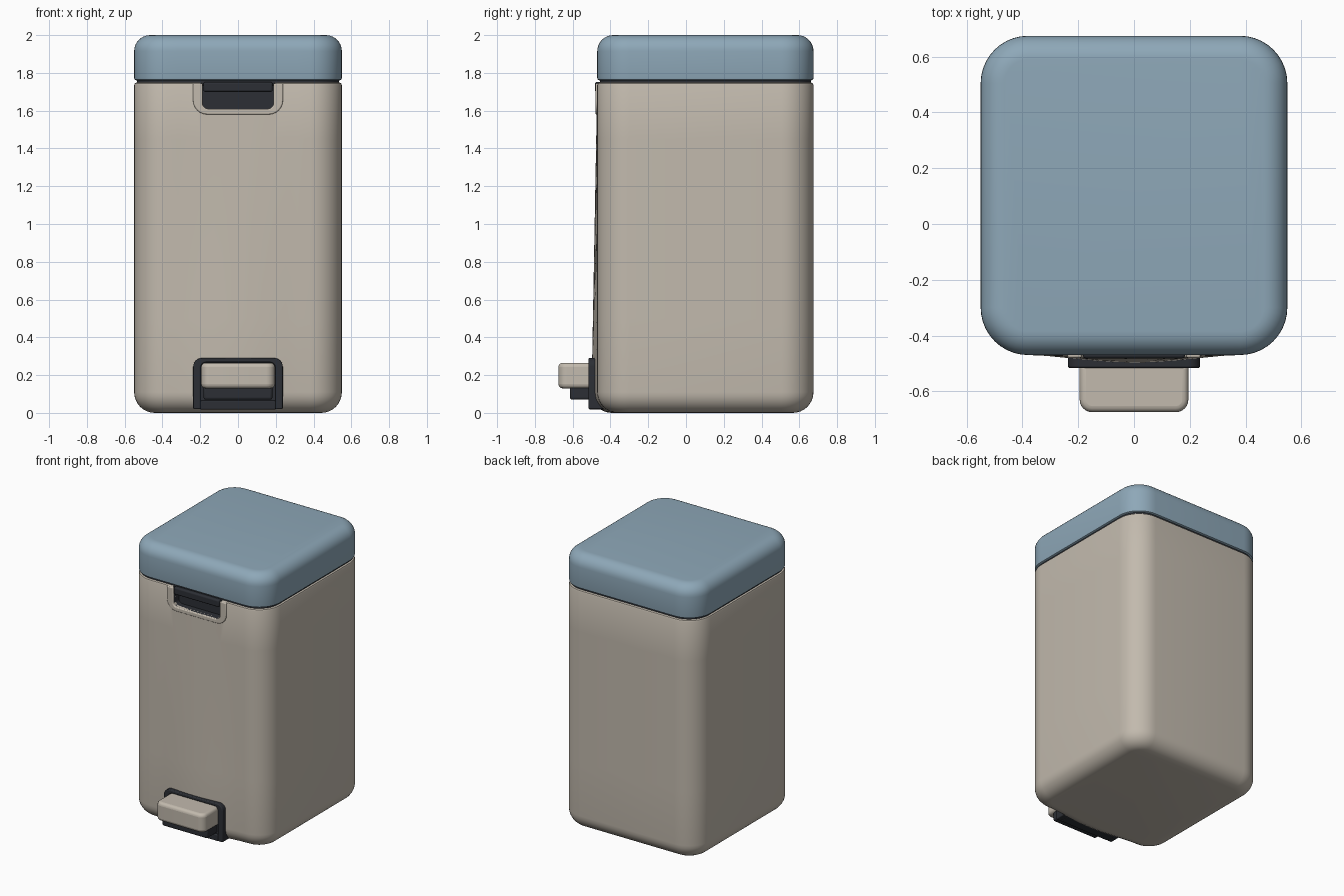
import bpy, bmesh, math

if "Cube" in bpy.data.objects:
    bpy.data.objects.remove(bpy.data.objects["Cube"])


def material(name, color):
    m = bpy.data.materials.new(name)
    m.diffuse_color = (*color, 1)
    m.use_nodes = True
    m.node_tree.nodes["Principled BSDF"].inputs["Base Color"].default_value = m.diffuse_color
    return m


CREAM = material("cream", (0.54, 0.49, 0.42))
BLUE = material("blue", (0.27, 0.39, 0.48))
DARK = material("dark", (0.025, 0.028, 0.035))


def finish(name, bm, mat, bevel=0, segments=3):
    bmesh.ops.recalc_face_normals(bm, faces=bm.faces)
    me = bpy.data.meshes.new(name)
    bm.to_mesh(me)
    bm.free()
    ob = bpy.data.objects.new(name, me)
    bpy.context.collection.objects.link(ob)
    me.materials.append(mat)
    if bevel:
        mod = ob.modifiers.new("bevel", 'BEVEL')
        mod.width, mod.segments = bevel, segments
        mod.limit_method, mod.angle_limit = 'ANGLE', math.radians(40)
    return ob


def smooth(ob):
    bpy.ops.object.select_all(action='DESELECT')
    ob.select_set(True)
    bpy.context.view_layer.objects.active = ob
    bpy.ops.object.shade_smooth_by_angle(angle=math.radians(35))


def ring(z, inset, bow):
    """Rounded rectangle whose front side bows outward."""
    r, n, pts = 0.17 - inset, 10, []
    cx, y0, y1 = 0.38, -0.30, 0.505
    for x, y, a in ((-cx, y0, 180), (cx, y0, 270), (cx, y1, 0), (-cx, y1, 90)):
        for i in range(n + 1):
            t = math.radians(a + 90 * i / n)
            pts.append((x + r * math.cos(t), y + r * math.sin(t), z))
        if a == 180:
            for i in range(1, 12):
                u = -1 + i / 6
                pts.append((cx * u, y0 - r - bow * (1 - u * u) ** 2, z))
    return pts


def loft(name, profile, mat):
    bm = bmesh.new()
    rings = [[bm.verts.new(p) for p in ring(*row)] for row in profile]
    for a, b in zip(rings, rings[1:]):
        for i in range(len(a)):
            j = (i + 1) % len(a)
            bm.faces.new((a[i], a[j], b[j], b[i]))
    bm.faces.new(rings[0])
    bm.faces.new(rings[-1])
    return finish(name, bm, mat)


def outline(w, z0, z1, r, end):
    """Open U outline in x,z: rounded at z0, straight at z1 (either may be higher)."""
    s = 1 if z1 > z0 else -1
    pts = [(-w, z1 + end)]
    for i in range(7):
        t = math.pi / 2 * i / 6
        pts.append((-w + r - r * math.cos(t), z0 + s * (r - r * math.sin(t))))
    return pts + [(-x, z) for x, z in reversed(pts)]


def plate(name, pts, y0, y1, mat, bevel=0):
    bm = bmesh.new()
    f = bm.faces.new([bm.verts.new((x, y0, z)) for x, z in pts])
    ext = bmesh.ops.extrude_face_region(bm, geom=[f], use_keep_orig=True)
    for v in ext['geom']:
        if isinstance(v, bmesh.types.BMVert):
            v.co.y = y1
    return finish(name, bm, mat, bevel)


def box(name, x, y0, y1, z0, z1, mat, bevel, segments=3):
    bm = bmesh.new()
    bmesh.ops.create_cube(bm, size=1)
    for v in bm.verts:
        v.co = (2 * x * v.co.x, (y0 + y1) / 2 + (y1 - y0) * v.co.y,
                (z0 + z1) / 2 + (z1 - z0) * v.co.z)
    return finish(name, bm, mat, bevel, segments)


# Bin body: rounded floor edge, front bowed more toward the bottom
def bow(z):
    return 0.032 * (1 - z / 1.75)


steps = [math.pi / 2 * i / 8 for i in range(9)]
profile = [(0.11 - 0.11 * math.cos(t), 0.11 - 0.11 * math.sin(t)) for t in reversed(steps)]
profile = [(0.11 * (1 - math.cos(t)), 0.11 * (1 - math.sin(t))) for t in steps]
rows = [(z, i, bow(z)) for z, i in profile]
rows += [(z, 0, bow(z)) for z in (0.5, 1.0, 1.45, 1.735)]
rows += [(1.745, 0.004, 0), (1.75, 0.014, 0)]
body = loft("bin_body", rows, CREAM)

# Latch pocket cut into the body
cutter = plate("pocket_cutter", outline(0.195, 1.605, 1.80, 0.03, 0), -0.6, -0.38, CREAM)
cutter.hide_render = True
mod = body.modifiers.new("pocket", 'BOOLEAN')
mod.object, mod.operation, mod.solver = cutter, 'DIFFERENCE', 'EXACT'
bpy.context.view_layer.objects.active = body
bpy.ops.object.modifier_apply(modifier="pocket")
bpy.data.objects.remove(cutter)

# Dark seal and lid
loft("lid_seal", [(1.73, 0.014, 0), (1.775, 0.014, 0)], DARK)
R = 0.085
loft("lid", [(1.76, 0.012, 0), (1.765, 0.002, 0), (1.775, 0, 0)] +
     [(2 - R + R * math.sin(t), R - R * math.cos(t), 0) for t in steps], BLUE)

# Latch pocket: raised rim, dark lining and grip
inner = outline(0.188, 1.61, 1.745, 0.03, 0)
plate("latch_rim", outline(0.238, 1.58, 1.745, 0.075, 0) + inner[::-1],
      -0.48, -0.44, CREAM, 0.006)
plate("pocket_wall", outline(0.197, 1.602, 1.745, 0.03, 0) + inner[::-1],
      -0.468, -0.385, DARK)
plate("pocket_back", outline(0.195, 1.604, 1.75, 0.03, 0), -0.41, -0.37, DARK)
box("latch_grip", 0.183, -0.482, -0.40, 1.70, 1.752, DARK, 0.01)

# Pedal surround: arch, backing and base
plate("pedal_surround", outline(0.237, 0.29, 0.02, 0.045, 0) +
      outline(0.198, 0.268, 0.02, 0.03, 0)[::-1], -0.516, -0.40, DARK, 0.006)
box("pedal_backing", 0.205, -0.502, -0.40, 0.02, 0.275, DARK, 0.004)
box("pedal_base", 0.20, -0.514, -0.36, 0.018, 0.065, DARK, 0.006)

# Pedal: dark lever under a cream foot pad, rounded in plan
box("pedal_lever", 0.182, -0.615, -0.42, 0.07, 0.14, DARK, 0.012)
bm = bmesh.new()
pad = [(-0.195, -0.45)]
for i in range(7):
    t = math.pi / 2 * i / 6
    pad.append((-0.195 + 0.045 * (1 - math.cos(t)), -0.63 - 0.045 * math.sin(t)))
pad += [(-x, y) for x, y in reversed(pad)]
f = bm.faces.new([bm.verts.new((x, y, 0.13)) for x, y in pad])
ext = bmesh.ops.extrude_face_region(bm, geom=[f], use_keep_orig=True)
for v in ext['geom']:
    if isinstance(v, bmesh.types.BMVert):
        v.co.z = 0.265
finish("pedal_pad", bm, CREAM, 0.022, 4)

for ob in list(bpy.context.scene.objects):
    smooth(ob)
